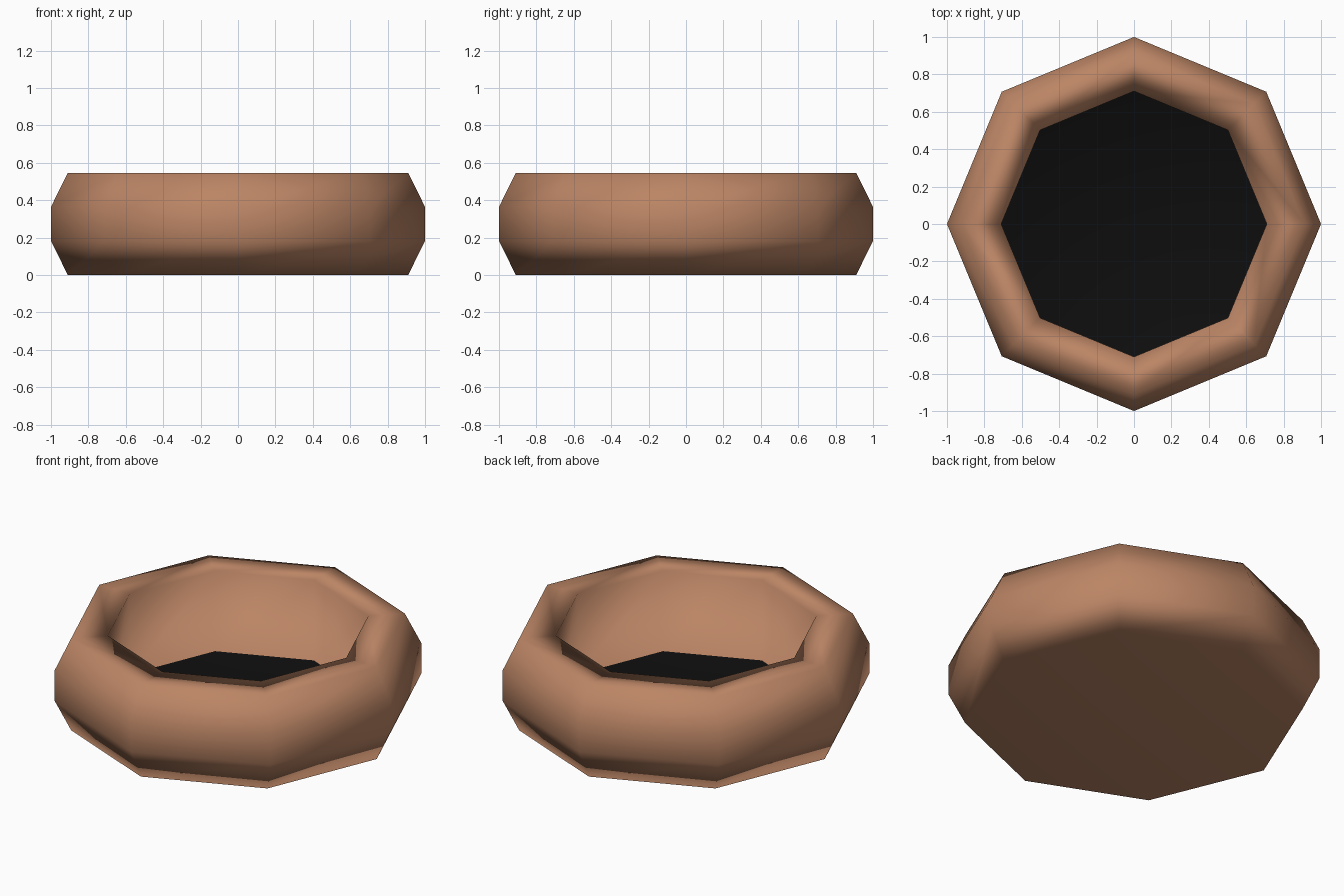
import bpy, bmesh, math

if "Cube" in bpy.data.objects:
    bpy.data.objects.remove(bpy.data.objects["Cube"])

def material(name, rgb):
    m = bpy.data.materials.new(name)
    m.diffuse_color = (*rgb, 1)
    m.use_nodes = True
    m.node_tree.nodes["Principled BSDF"].inputs["Base Color"].default_value = m.diffuse_color
    return m

# Outer wall, flat rim and straight inner wall, as (radius, height)
PROFILE = [(0.91, 0), (1, 0.182), (1, 0.364), (0.91, 0.546), (0.71, 0.546), (0.71, 0.07)]
SIDES = 8

bm = bmesh.new()
rings = [[bm.verts.new((r * math.cos(math.tau * i / SIDES), r * math.sin(math.tau * i / SIDES), z))
          for i in range(SIDES)] for r, z in PROFILE]
for low, high in zip(rings, rings[1:]):
    for i in range(SIDES):
        j = (i + 1) % SIDES
        bm.faces.new((low[i], low[j], high[j], high[i]))

# Closed underside and dark floor inside
bm.faces.new(rings[0][::-1])
floor = bm.faces.new(rings[-1])
floor.material_index = 1
for f in bm.faces:
    f.smooth = True

mesh = bpy.data.meshes.new("bowl")
bm.to_mesh(mesh)
bm.free()
mesh.materials.append(material("terracotta", (0.50, 0.235, 0.13)))
mesh.materials.append(material("black", (0.004, 0.004, 0.004)))
bowl = bpy.data.objects.new("bowl", mesh)
bpy.context.collection.objects.link(bowl)

# Large flat faces keep clean shading
wn = bowl.modifiers.new("weighted_normals", 'WEIGHTED_NORMAL')
wn.weight = 50
